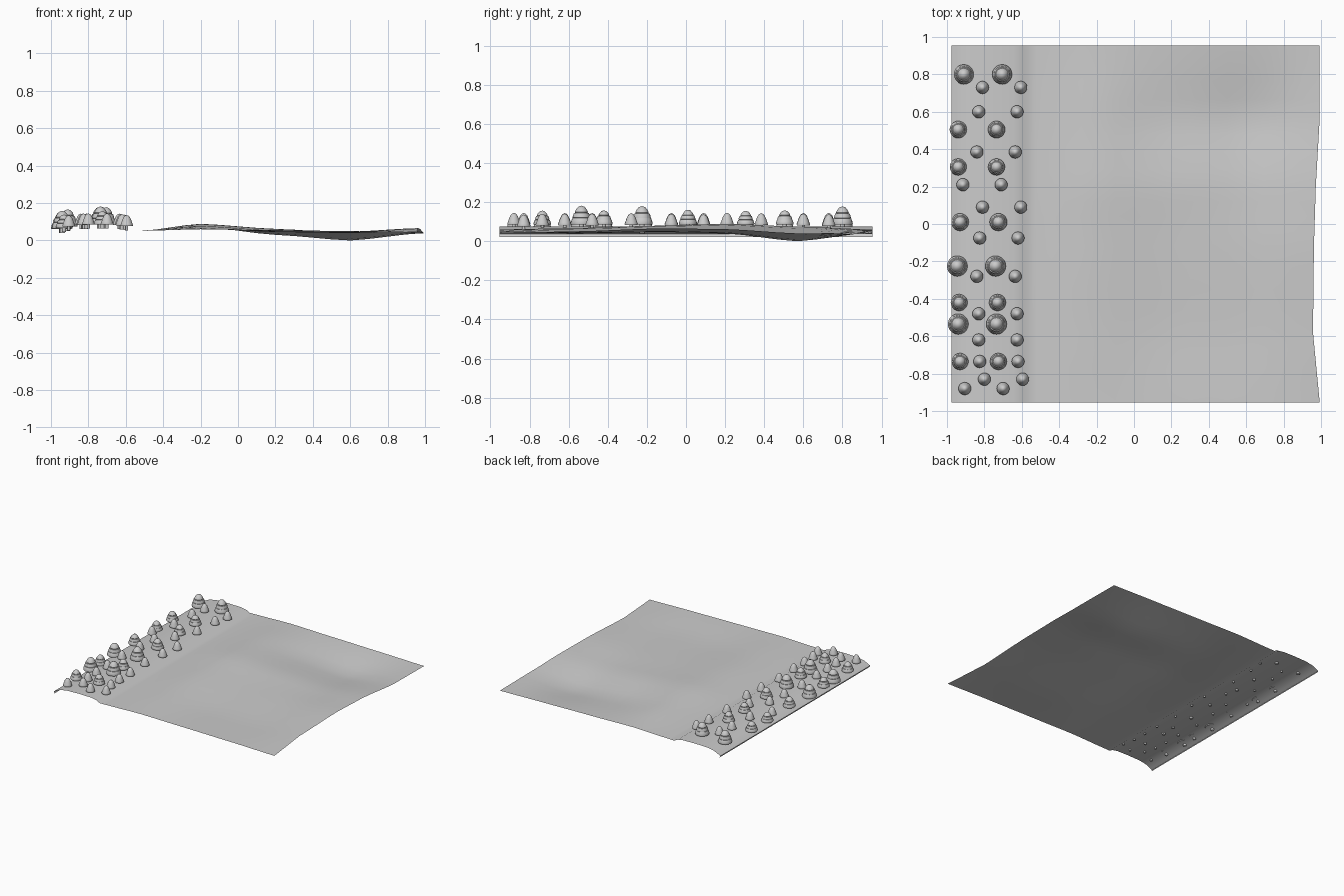
import bpy, bmesh, math

if "Cube" in bpy.data.objects:
    bpy.data.objects.remove(bpy.data.objects["Cube"])

def mat(name, c):
    m = bpy.data.materials.new(name)
    m.diffuse_color = (c, c, c, 1)
    m.use_nodes = True
    m.node_tree.nodes["Principled BSDF"].inputs["Base Color"].default_value = m.diffuse_color
    return m

GREY = mat("plain_grey", 0.6)

def finish(bm, name, angle):
    me = bpy.data.meshes.new(name)
    bm.to_mesh(me)
    bm.free()
    ob = bpy.data.objects.new(name, me)
    bpy.context.collection.objects.link(ob)
    me.materials.append(GREY)
    bpy.ops.object.select_all(action='DESELECT')
    ob.select_set(True)
    bpy.context.view_layer.objects.active = ob
    bpy.ops.object.shade_smooth_by_angle(angle=math.radians(angle))
    return ob

# Raised planted bank: cross-section (x, z) from the curled left lip to its foot
BANK = [(-.968, .022), (-.975, .036), (-.955, .046), (-.92, .062), (-.86, .073),
        (-.75, .076), (-.64, .074), (-.595, .066), (-.565, .05), (-.52, .051)]

# Rolling field: per row y, heights at four x stations, and the right edge x
FIELD_X = [-.2, .2, .6]
ROWS = [(-.955, [.06, .055, .05, .042], .993),
        (-.58, [.067, .045, .04, .05], .957),
        (-.12, [.08, .055, .047, .066], .962),
        (.2, [.089, .062, .04, .062], .972),
        (.57, [.075, .03, .0, .04], .993),
        (.955, [.06, .052, .045, .037], .993)]

def ease(rows, steps):
    """Extra rows between the stations, with heights eased a little."""
    out = []
    for (y0, h0, e0), (y1, h1, e1) in zip(rows, rows[1:]):
        for k in range(steps):
            t = k / steps
            s = .5 * t + .5 * t * t * (3 - 2 * t)
            mix = lambda a, b: a + (b - a) * s
            out.append((y0 + (y1 - y0) * t, [mix(a, b) for a, b in zip(h0, h1)], e0 + (e1 - e0) * t))
    return out + [rows[-1]]

bm = bmesh.new()
grid = []
for y, hs, edge in ease(ROWS, 4):
    pts = list(BANK)
    stations = [BANK[-1]] + list(zip(FIELD_X + [edge], hs))
    for (x0, z0), (x1, z1) in zip(stations, stations[1:]):
        for k in range(1, 5):
            t = k / 4
            s = .5 * t + .5 * t * t * (3 - 2 * t)
            pts.append((x0 + (x1 - x0) * t, z0 + (z1 - z0) * s))
    grid.append([bm.verts.new((x, y, z)) for x, z in pts])
for a, b in zip(grid, grid[1:]):
    for i in range(len(a) - 1):
        bm.faces.new((a[i], a[i + 1], b[i + 1], b[i]))
finish(bm, "field_terrain", 60)

def bank_z(x):
    for (x0, z0), (x1, z1) in zip(BANK[1:], BANK[2:]):
        if x0 <= x <= x1:
            return z0 + (z1 - z0) * (x - x0) / (x1 - x0)
    return .05

def lathe(bm, prof, x, y, z, n=20):
    """Revolve (radius, height) points; zero radius makes a pole."""
    prev = None
    for r, h in prof:
        if r == 0:
            ring = [bm.verts.new((x, y, z + h))] * n
        else:
            ring = [bm.verts.new((x + r * math.cos(2 * math.pi * k / n),
                                  y + r * math.sin(2 * math.pi * k / n), z + h)) for k in range(n)]
        if prev:
            for k in range(n):
                j = (k + 1) % n
                vs = list(dict.fromkeys((prev[k], prev[j], ring[j], ring[k])))
                bm.faces.new(vs)
        prev = ring

# Crown profiles in units of (crown radius, crown height)
BELL = [(0, .06), (.8, .04), (.97, 0), (1, .08), (.88, .26), (.74, .5), (.56, .74), (.32, .92), (0, 1)]
TIERED = [(0, .06), (.8, .04), (.97, 0), (1, .07), (.93, .22), (.84, .34), (.72, .33),
          (.82, .36), (.78, .48), (.7, .6), (.58, .61), (.62, .66), (.5, .8), (.3, .94), (0, 1)]

def tree(name, x, y, r, h, prof):
    bm = bmesh.new()
    z = bank_z(x)
    tr = r * .24
    lathe(bm, [(0, -.012), (tr, -.012), (tr, .018), (0, .018)], x, y, z, 10)   # trunk
    lathe(bm, [(a * r, .010 + b * (h - .010)) for a, b in prof], x, y, z)      # crown
    bmesh.ops.recalc_face_normals(bm, faces=bm.faces)
    finish(bm, name, 40)

# Trees of the left column (x, y, radius, height); a second column repeats them
LARGE = [(-.91, .80, .053, .103), (-.94, .505, .046, .082), (-.94, .305, .045, .080),
         (-.93, .01, .047, .085), (-.945, -.225, .055, .104), (-.935, -.42, .045, .082),
         (-.94, -.535, .055, .106), (-.93, -.735, .045, .081)]
SMALL = [(-.905, -.88), (-.81, .73), (-.83, .60), (-.84, .385), (-.915, .21), (-.81, .09),
         (-.825, -.075), (-.84, -.28), (-.83, -.48), (-.83, -.62), (-.825, -.735), (-.80, -.83)]
for col in range(2):
    dx = col * .205
    for x, y, r, h in LARGE:
        tree("large_tree", x + dx, y, r, h, TIERED)
    for x, y in SMALL:
        tree("small_tree", x + dx, y, .034, .07, BELL)
